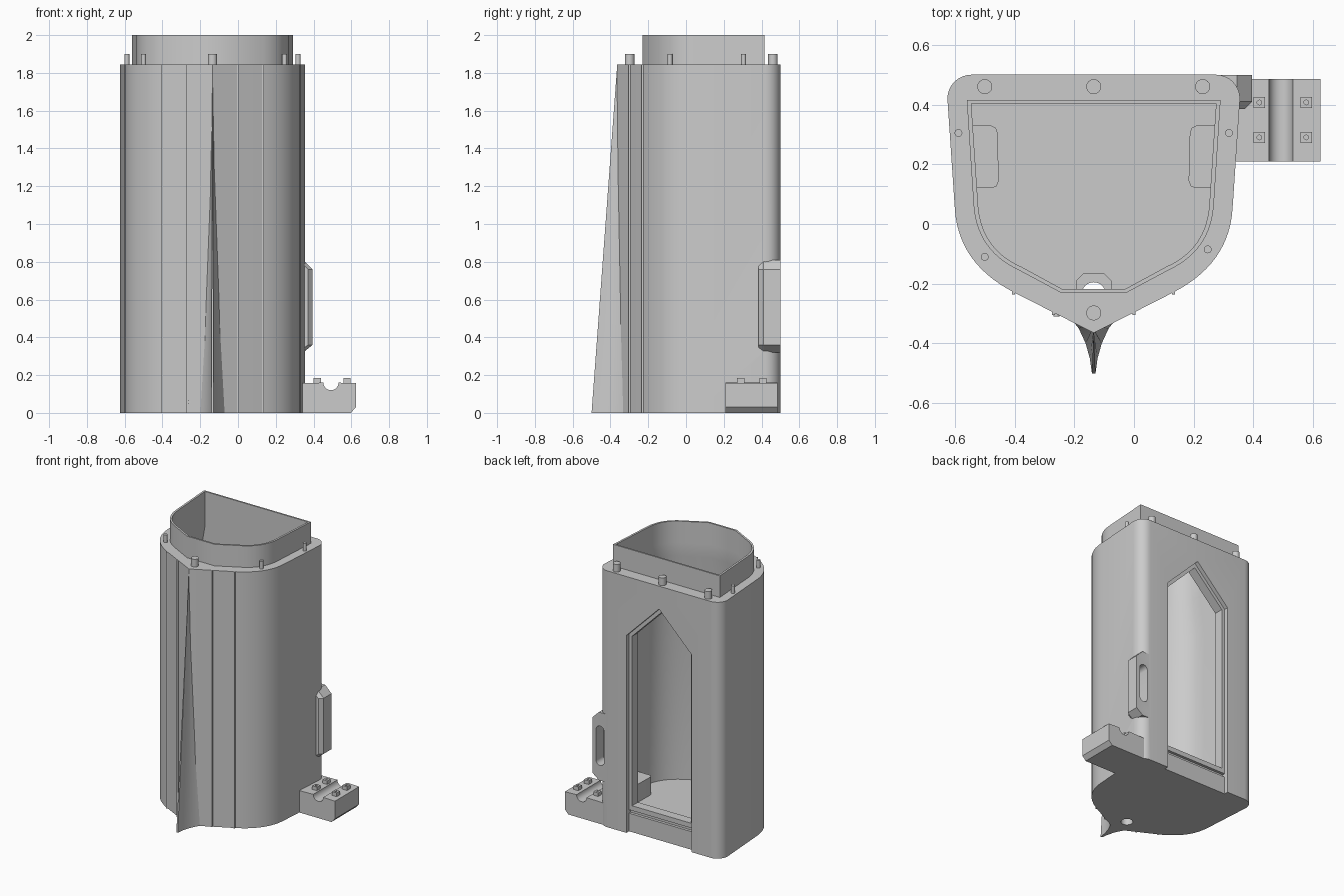
import bpy, bmesh, math

if "Cube" in bpy.data.objects:
    bpy.data.objects.remove(bpy.data.objects["Cube"])

CX = -0.135  # centre line of the main body
grey = bpy.data.materials.new("grey")
grey.diffuse_color = (0.6, 0.6, 0.6, 1)
grey.use_nodes = True
grey.node_tree.nodes["Principled BSDF"].inputs["Base Color"].default_value = grey.diffuse_color


def loft(name, sections):
    """Closed solid through rings of equal point count."""
    bm = bmesh.new()
    rings = [[bm.verts.new(p) for p in s] for s in sections]
    n = len(rings[0])
    for a, b in zip(rings, rings[1:]):
        for i in range(n):
            j = (i + 1) % n
            bm.faces.new((a[i], a[j], b[j], b[i]))
    bm.faces.new(rings[0][::-1])
    bm.faces.new(rings[-1])
    bmesh.ops.recalc_face_normals(bm, faces=bm.faces)
    me = bpy.data.meshes.new(name)
    bm.to_mesh(me)
    bm.free()
    ob = bpy.data.objects.new(name, me)
    bpy.context.collection.objects.link(ob)
    me.materials.append(grey)
    return ob


def at_z(pts, z):
    return [(x, y, z) for x, y in pts]


def prism_z(name, pts, z0, z1):
    return loft(name, [at_z(pts, z0), at_z(pts, z1)])


def prism_y(name, pts, y0, y1):
    return loft(name, [[(x, y, z) for x, z in pts] for y in (y0, y1)])


def box(name, x0, x1, y0, y1, z0, z1):
    return prism_z(name, [(x0, y0), (x1, y0), (x1, y1), (x0, y1)], z0, z1)


def circle(x, y, r, n=32):
    return [(x + r * math.cos(2 * math.pi * i / n), y + r * math.sin(2 * math.pi * i / n))
            for i in range(n)]


def mirrored(half):
    left = [(-x, y) for x, y in reversed(half) if abs(x) > 1e-6]
    return [(CX + x, y) for x, y in half + left]


def bend(a, c, b, n=14):
    return [tuple((1 - t) ** 2 * p + 2 * t * (1 - t) * q + t * t * r for p, q, r in zip(a, c, b))
            for t in (i / n for i in range(n + 1))]


def boolean(ob, other, op):
    m = ob.modifiers.new("cut", 'BOOLEAN')
    m.operation, m.solver, m.object = op, 'EXACT', other
    bpy.context.view_layer.objects.active = ob
    bpy.ops.object.modifier_apply(modifier=m.name)
    bpy.data.objects.remove(other)


def cut(ob, other):
    boolean(ob, other, 'DIFFERENCE')


def join(ob, other):
    boolean(ob, other, 'UNION')


# Plan outlines: body, collar and inner space
corner = [(0.41 + 0.08 * math.sin(a), 0.42 + 0.08 * math.cos(a))
          for a in (math.pi / 2 * i / 8 for i in range(9))]
outer = mirrored(corner + bend((0.465, 0.05), (0.453, -0.134), (0.265, -0.23)) + [(0, -0.365)])
collar_out = mirrored([(0.425, 0.415)] + bend((0.402, 0.06), (0.39, -0.09), (0.25, -0.155)) + [(0.11, -0.23)])
collar_in = mirrored([(0.41, 0.403)] + bend((0.387, 0.06), (0.375, -0.085), (0.243, -0.143)) + [(0.107, -0.217)])
cavity = mirrored([(0.455, 0.403)] + bend((0.432, 0.05), (0.42, -0.115), (0.25, -0.195)) + [(0.11, -0.265)])


def inner_space():
    return loft("inner_space", [at_z(cavity, 0.12), at_z(cavity, 1.5),
                                at_z(collar_in, 1.75), at_z(collar_in, 2.05)])


# Hollow body
body = prism_z("body", outer, 0, 1.845)
cut(body, inner_space())
collar = prism_z("collar", collar_out, 1.845, 2.0)
cut(collar, inner_space())


# Pointed door opening in the back, with a shallow rebate running to the floor
def door(w, z0, z1, z2, y0):
    return prism_y("door_cutter", [(CX - w, z0), (CX + w, z0), (CX + w, z1), (CX, z2), (CX - w, z1)], y0, 0.6)


cut(body, door(0.26, -0.1, 1.42, 1.68, 0.47))
cut(body, door(0.235, 0.19, 1.41, 1.645, 0.35))
cut(body, box("sill_groove", CX - 0.26, CX + 0.26, 0.45, 0.6, 0.13, 0.155))

# Side handle block with a rounded slot
def handle_plan(x, z):
    return at_z([(0.28, 0.499), (x, 0.499), (x, 0.41), (x - 0.025, 0.385), (0.28, 0.385)], z)


join(body, loft("handle", [handle_plan(0.345, 0.32), handle_plan(0.395, 0.36),
                           handle_plan(0.395, 0.76), handle_plan(0.345, 0.81)]))
slot = []
for i in range(24):
    a = 2 * math.pi * (i + 0.5) / 24
    slot.append((0.335 + 0.032 * math.cos(a), 0.57 + (0.11 if i < 12 else -0.11) + 0.032 * math.sin(a)))
cut(body, prism_y("slot_cutter", slot, 0.415, 0.6))

# Drain boss and hole in the floor
join(body, prism_z("drain_boss", [(CX + x, y) for x, y in
     [(-0.06, -0.3), (0.06, -0.3), (0.06, -0.19), (0.035, -0.165), (-0.035, -0.165), (-0.06, -0.19)]], 0.1, 0.2))
cut(body, prism_z("drain_cutter", circle(CX, -0.235, 0.04), -0.1, 0.3))

# Rounded pads inside, on both sides of the floor
for s, side in ((-1, "left"), (1, "right")):
    pad = [(0.45, 0.12), (0.45, 0.33), (0.345, 0.33), (0.328, 0.322), (0.322, 0.305), (0.318, 0.145),
           (0.325, 0.127), (0.342, 0.12)]
    prism_z(side + "_pad", [(CX + s * x, y) for x, y in pad], 0.11, 0.25)

# Tapering front fin with concave flanks
fin = [(0.09, -0.30), (0.05, -0.35), (0.027, -0.40), (0.013, -0.45), (0.006, -0.5)]
low = mirrored(fin)
high = mirrored([(w * 0.05, -0.33 + (y + 0.33) * 0.2) for w, y in fin])
loft("front_fin", [at_z(low, 0), at_z(high, 1.845)])

# Thin vertical ribs on the front facets
for x, y in ((0.135, -0.296), (0.268, -0.228)):
    for s in (-1, 1):
        box("rib", CX + s * x - 0.005, CX + s * x + 0.005, y - 0.008, y + 0.02, 0, 1.845)

# Locating pegs on the top shelf
for x, y, r in ((-0.365, 0.46, 0.025), (0, 0.46, 0.025), (0.365, 0.46, 0.025), (0, -0.298, 0.025),
                (-0.453, 0.305, 0.013), (0.453, 0.305, 0.013), (-0.365, -0.11, 0.013), (0.382, -0.085, 0.013)):
    prism_z("peg", circle(CX + x, y, r, 24), 1.84, 1.9)

# Side mount with a round cable groove and four square nubs
groove = [(0.492 + 0.04 * math.cos(a), 0.16 + 0.04 * math.sin(a))
          for a in (-math.pi * i / 12 for i in range(13))]
prism_y("mount", [(0.30, 0), (0.30, 0.157)] + groove[::-1]
        + [(0.625, 0.157), (0.625, 0.03), (0.597, 0)], 0.21, 0.485)
for x in (0.42, 0.577):
    for y in (0.29, 0.407):
        nub = box("nub", x - 0.019, x + 0.019, y - 0.019, y + 0.019, 0.15, 0.185)
        cut(nub, prism_z("bolt_hole", circle(x, y, 0.008, 12), 0.17, 0.2))

# Small spout low on the front
spout = prism_y("spout", circle(-0.26, 0.058, 0.01, 16), -0.31, -0.25)

# Smooth curves, sharp edges
bpy.ops.object.select_all(action='SELECT')
bpy.ops.object.shade_smooth_by_angle(angle=math.radians(30))
